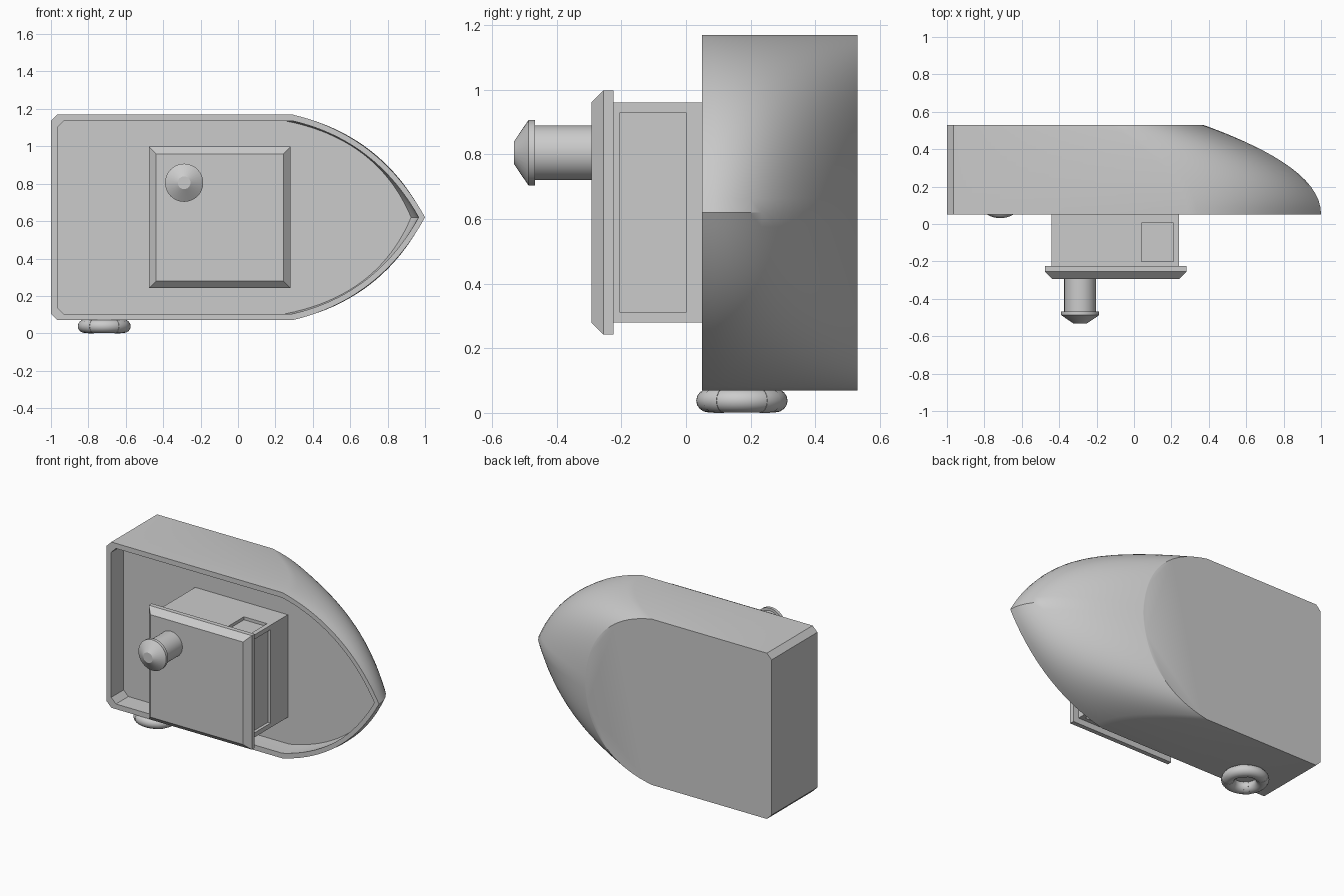
import bpy, bmesh, math
from mathutils import Matrix

if "Cube" in bpy.data.objects:
    bpy.data.objects.remove(bpy.data.objects["Cube"])

ZC = 0.62  # centre line of the boat


def make(name, bm, smooth=True):
    bmesh.ops.recalc_face_normals(bm, faces=bm.faces)
    me = bpy.data.meshes.new(name)
    bm.to_mesh(me)
    bm.free()
    ob = bpy.data.objects.new(name, me)
    bpy.context.collection.objects.link(ob)
    if smooth:
        bpy.ops.object.select_all(action='DESELECT')
        bpy.context.view_layer.objects.active = ob
        ob.select_set(True)
        bpy.ops.object.shade_smooth_by_angle(angle=math.radians(30))
    return ob


def loft(bm, sections, caps=True):
    rings = [[bm.verts.new(p) for p in s] for s in sections]
    n = len(rings[0])
    for a, b in zip(rings, rings[1:]):
        for i in range(n):
            j = (i + 1) % n
            bm.faces.new((a[i], a[j], b[j], b[i]))
    if caps:
        bm.faces.new(rings[0])
        bm.faces.new(rings[-1])


def box(name, x0, x1, y0, y1, z0, z1):
    bm = bmesh.new()
    loft(bm, [[(x0, y, z0), (x1, y, z0), (x1, y, z1), (x0, y, z1)] for y in (y0, y1)])
    return make(name, bm, False)


# Hull: bow outline that shrinks and rounds off towards the keel
def outline(y, d=0.0, seg=20):
    v = (y - 0.05) / 0.48
    tip = 1 - 0.63 * v ** 2.1 - d
    start = 0.29 - 0.41 * v ** 1.8
    h = 0.55 - d
    px, pz = 0.66 + 0.29 * v, 0.80 + 0.05 * v
    half = [(-1 + d, h - 0.035), (-0.965 + d, h)]
    for i in range(seg + 1):
        t = i / seg
        u = 2 * t * (1 - t) * px + t * t
        w = (1 - t) ** 2 + 2 * t * (1 - t) * pz
        half.append((start + (tip - start) * u, h * w))
    pts = half + [(x, -z) for x, z in reversed(half[:-1])]
    return [(x, y, ZC + z) for x, z in pts]


bm = bmesh.new()
wall = 0.034
sections = [outline(y, wall) for y in (0.18, 0.14, 0.095, 0.05)]
sections += [outline(0.05 + 0.48 * math.sin(math.pi / 2 * i / 20)) for i in range(21)]
loft(bm, sections)
make("hull", bm)

# Cabin with recessed windows
cabin = box("cabin", -0.44, 0.24, -0.225, 0.185, 0.28, 0.96)
cuts = [box("cut_front", 0.22, 0.3, -0.205, 0.0, 0.31, 0.93),
        box("cut_side_a", 0.04, 0.21, -0.2, 0.005, 0.94, 1.05),
        box("cut_side_b", 0.04, 0.21, -0.2, 0.005, 0.2, 0.30)]
for c in cuts:
    m = cabin.modifiers.new("window", 'BOOLEAN')
    m.operation = 'DIFFERENCE'
    m.solver = 'EXACT'
    m.object = c
bpy.context.view_layer.update()
dg = bpy.context.evaluated_depsgraph_get()
mesh = bpy.data.meshes.new_from_object(cabin.evaluated_get(dg))
cabin.modifiers.clear()
cabin.data = mesh
for c in cuts:
    bpy.data.objects.remove(c)

# Roof slab with sloped edge
bm = bmesh.new()
secs = []
for y, r in ((-0.225, 0.378), (-0.255, 0.378), (-0.293, 0.34)):
    secs.append([(-0.098 + sx * r, y, ZC + sz * r)
                 for sx, sz in ((-1, -1), (1, -1), (1, 1), (-1, 1))])
loft(bm, secs)
make("roof", bm, False)

# Chimney turned from a profile
bm = bmesh.new()
secs = []
for r, y in ((0.085, -0.28), (0.085, -0.467), (0.102, -0.467), (0.102, -0.487), (0.034, -0.533)):
    secs.append([(-0.288 + r * math.cos(a), y, 0.805 + r * math.sin(a))
                 for a in (2 * math.pi * i / 32 for i in range(32))])
loft(bm, secs)
make("chimney", bm)


# Lifebuoy on the hull side, with four wrapped bands
def ring(name, a0, a1, minor, closed):
    bm = bmesh.new()
    n = 48 if closed else 6
    secs = []
    for i in range(n + 1):
        a = a0 + (a1 - a0) * i / n
        sec = []
        for k in range(16):
            b = 2 * math.pi * k / 16
            r = 0.102 + minor * math.cos(b)
            sec.append((r * math.cos(a), r * math.sin(a), minor * 0.93 * math.sin(b)))
        secs.append(sec)
    loft(bm, secs, not closed)
    bmesh.ops.remove_doubles(bm, verts=bm.verts, dist=1e-5)
    bmesh.ops.transform(bm, matrix=Matrix.Translation((-0.715, 0.173, 0.038)), verts=bm.verts)
    make(name, bm)


ring("lifebuoy", 0, 2 * math.pi, 0.0395, True)
for q in range(4):
    mid = math.pi / 4 + q * math.pi / 2
    ring("lifebuoy_band", mid - 0.2, mid + 0.2, 0.041, False)
